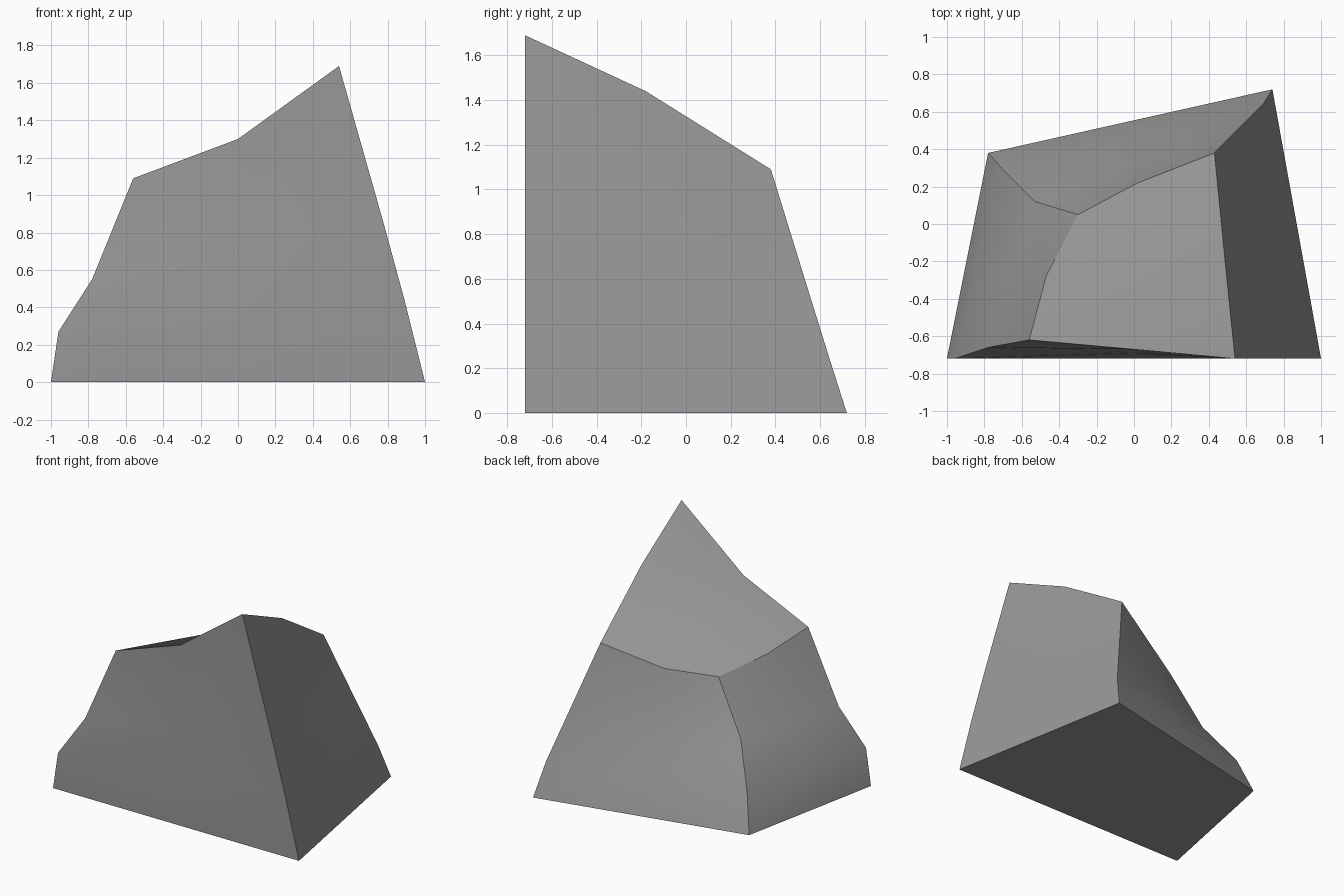
import bpy
import bmesh
from mathutils import Vector

cube = bpy.data.objects.get("Cube")
if cube:
    bpy.data.objects.remove(cube)

# Stone colour
stone = bpy.data.materials.new("grey_stone")
grey = (0.31, 0.31, 0.31, 1.0)
stone.diffuse_color = grey
stone.use_nodes = True
bsdf = next(n for n in stone.node_tree.nodes if n.type == 'BSDF_PRINCIPLED')
bsdf.inputs["Base Color"].default_value = grey
bsdf.inputs["Roughness"].default_value = 0.9

# Upright ridges, each from the ground to its top corner
LEVELS = (0, 0.25, 0.5, 1)
ridges = [[Vector(p) for p in ridge] for ridge in (
    [(-1, -.72, 0), (-.96, -.72, .27), (-.78, -.66, .55), (-.56, -.62, 1.09)],
    [(1, -.72, 0), (.89, -.72, .44), (.77, -.72, .88), (.54, -.72, 1.69)],
    [(.74, .72, 0), (.69, .64, .25), (.60, .55, .54), (.43, .38, 1.09)],
    [(-.78, .38, 0), (-.70, .29, .26), (-.53, .12, .54), (-.30, .05, .91)],
)]
# Middle of each rim edge, and the crown of the sloping top
rim_mids = [Vector(p) for p in ((0, -.67, 1.30), (.485, -.18, 1.44),
                                (.02, .22, .95), (-.47, -.28, 1.0))]
crown = Vector((0, -.23, 1.23))

bm = bmesh.new()
side_of = bm.faces.layers.int.new("side")


def add_grid(rows, side):
    """Skin a grid of points with quads and tag them with their side."""
    verts = [[bm.verts.new(p) for p in row] for row in rows]
    for low, high in zip(verts, verts[1:]):
        for i in range(len(low) - 1):
            face = bm.faces.new((low[i], low[i + 1], high[i + 1], high[i]))
            face[side_of] = side
            face.smooth = True


# Four flanks, bowed toward the rim midpoints
for side in range(4):
    left, right = ridges[side], ridges[(side + 1) % 4]
    bow = rim_mids[side] - (left[-1] + right[-1]) / 2
    add_grid([(a, (a + b) / 2 + bow * t, b)
              for a, b, t in zip(left, right, LEVELS)], side)

# Sloping top
tops = [r[-1] for r in ridges]
add_grid([(tops[0], rim_mids[0], tops[1]),
          (rim_mids[3], crown, rim_mids[1]),
          (tops[3], rim_mids[2], tops[2])], 4)

# Flat base
feet = [r[0] for r in ridges]
mids = [(feet[i] + feet[(i + 1) % 4]) / 2 for i in range(4)]
centre = sum(feet, Vector()) / 4
add_grid([(feet[0], mids[0], feet[1]),
          (mids[3], centre, mids[1]),
          (feet[3], mids[2], feet[2])], 5)

# Weld the sides and keep their borders crisp
bmesh.ops.remove_doubles(bm, verts=bm.verts, dist=0.001)
bmesh.ops.recalc_face_normals(bm, faces=bm.faces)
for edge in bm.edges:
    edge.smooth = len({f[side_of] for f in edge.link_faces}) == 1

mesh = bpy.data.meshes.new("rock")
bm.to_mesh(mesh)
bm.free()
mesh.attributes.remove(mesh.attributes["side"])
mesh.materials.append(stone)
rock = bpy.data.objects.new("rock", mesh)
bpy.context.collection.objects.link(rock)
